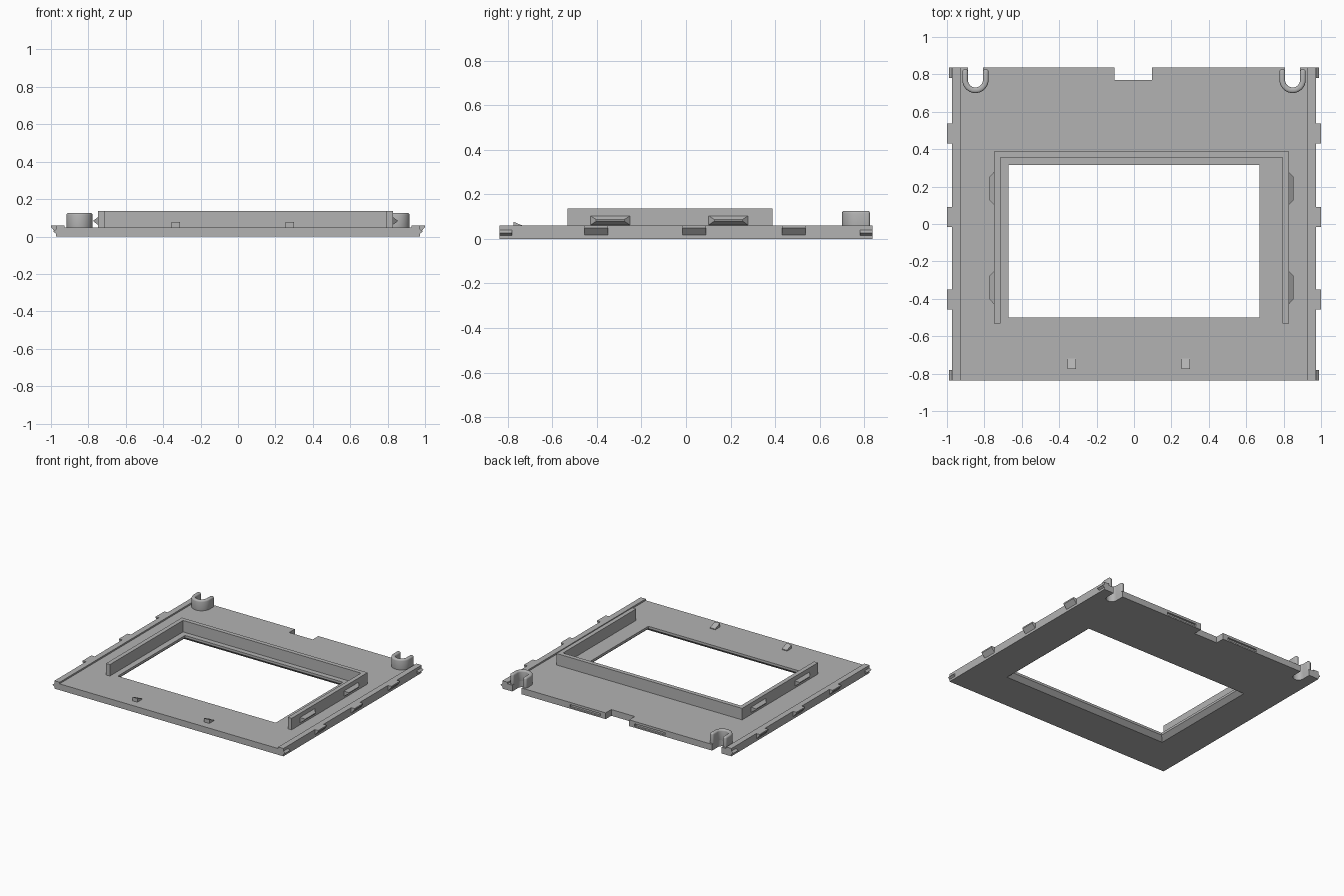
import bpy, bmesh, math
from mathutils import Vector

if "Cube" in bpy.data.objects:
    bpy.data.objects.remove(bpy.data.objects["Cube"], do_unlink=True)

grey = bpy.data.materials.new("plain_grey")
grey.use_nodes = True
grey.diffuse_color = (0.45, 0.45, 0.45, 1)
grey.node_tree.nodes["Principled BSDF"].inputs["Base Color"].default_value = grey.diffuse_color


def loft(name, rings):
    """Closed solid through rings that have equal point counts."""
    bm = bmesh.new()
    loops = [[bm.verts.new(p) for p in ring] for ring in rings]
    n = len(loops[0])
    for a, b in zip(loops, loops[1:]):
        for i in range(n):
            j = (i + 1) % n
            bm.faces.new((a[i], a[j], b[j], b[i]))
    bm.faces.new(loops[0][::-1])
    bm.faces.new(loops[-1])
    bmesh.ops.recalc_face_normals(bm, faces=bm.faces)
    mesh = bpy.data.meshes.new(name)
    bm.to_mesh(mesh)
    bm.free()
    mesh.materials.append(grey)
    ob = bpy.data.objects.new(name, mesh)
    bpy.context.collection.objects.link(ob)
    return ob


def along_y(name, profile, y0, y1):
    return loft(name, [[(x, y, z) for x, z in profile] for y in (y0, y1)])


def along_z(name, outline, z0, z1):
    return loft(name, [[(x, y, z) for x, y in outline] for z in (z0, z1)])


def rect(x0, x1, y0, y1):
    return [(x0, y0), (x1, y0), (x1, y1), (x0, y1)]


def rect_ring(x0, x1, y0, y1, z):
    return [(x, y, z) for x, y in rect(x0, x1, y0, y1)]


def apply_modifier(ob, mod):
    bpy.context.view_layer.objects.active = ob
    bpy.ops.object.modifier_apply(modifier=mod.name)


def cut(ob, cutter):
    cutter.hide_render = True
    mod = ob.modifiers.new("cut", 'BOOLEAN')
    mod.operation = 'DIFFERENCE'
    mod.solver = 'EXACT'
    mod.object = cutter
    apply_modifier(ob, mod)
    bpy.data.objects.remove(cutter, do_unlink=True)


def arc(cx, cy, r, steps=20):
    """Half circle through -y, from -x to +x."""
    return [(cx + r * math.cos(math.pi * (1 + i / steps)),
             cy + r * math.sin(math.pi * (1 + i / steps))) for i in range(steps + 1)]


TOP, RIM, EDGE, BACK = 0.048, 0.06, 0.972, 0.838
HOOK_X, HOOK_Y = 0.848, 0.77

# Base plate with a raised rim along both sides
half = [(EDGE, 0), (EDGE, RIM), (0.928, RIM), (0.928, TOP)]
plate = along_y("base_plate", half + [(-x, z) for x, z in half[::-1]], -BACK, BACK)

# Window opening, flared toward the underside
cut(plate, loft("window_cutter", [
    rect_ring(-0.71, 0.71, -0.54, 0.355, -0.005),
    rect_ring(-0.67, 0.67, -0.5, 0.315, 0.03),
    rect_ring(-0.67, 0.67, -0.5, 0.315, 0.1)]))

# Notch in the back edge, with a shallow slot on each side of it
cut(plate, along_z("notch_cutter", rect(-0.105, 0.095, 0.77, 0.9), -0.1, 0.1))
for x0, x1 in ((-0.41, -0.15), (0.14, 0.4)):
    cut(plate, along_z("slot_cutter", rect(x0, x1, BACK - 0.015, 0.9), 0.01, 0.03))

# U-shaped cable guides at the back corners
for side, label in ((-1, "right"), (1, "left")):
    cx = side * HOOK_X
    inner = arc(cx, HOOK_Y, 0.04)
    cut(plate, along_z("guide_cutter",
                       [(cx - 0.04, 0.9)] + inner + [(cx + 0.04, 0.9)], -0.1, 0.1))
    end = 0.826
    outline = ([(cx - 0.07, end)] + arc(cx, HOOK_Y, 0.07) + [(cx + 0.07, end)]
               + [(cx + 0.04, end)] + inner[::-1] + [(cx - 0.04, end)])
    guide = along_z(label + "_cable_guide", outline, 0.03, 0.126)
    bevel = guide.modifiers.new("round_top", 'BEVEL')
    bevel.limit_method = 'ANGLE'
    bevel.angle_limit = math.radians(50)
    bevel.width = 0.011
    bevel.segments = 3
    apply_modifier(guide, bevel)
    bpy.ops.object.select_all(action='DESELECT')
    guide.select_set(True)
    bpy.ops.object.shade_smooth_by_angle(angle=math.radians(35))

# Three-sided upright wall around the window
along_z("window_wall", [(-0.748, -0.532), (-0.715, -0.532), (-0.715, 0.355),
                        (0.795, 0.355), (0.795, -0.532), (0.828, -0.532),
                        (0.828, 0.388), (-0.748, 0.388)], 0.04, 0.136)

# Snap clips on the outside of the wall
for side, wall, label in ((-1, 0.745, "right"), (1, 0.825, "left")):
    for y, place in ((-0.34, "front"), (0.19, "back")):
        rings = []
        for x, dy, z0, z1 in ((wall, 0.092, 0.06, 0.106), (wall + 0.027, 0.063, 0.08, 0.087)):
            rings.append([(side * x, y + a, z) for a, z in
                          ((-dy, z0), (dy, z0), (dy, z1), (-dy, z1))])
        loft(f"{label}_{place}_wall_clip", rings)

# Latching tabs along the sides, and smaller pointed ones at the corners
for side, label in ((-1, "right"), (1, "left")):
    for i, y in enumerate((-0.403, 0.037, 0.483)):
        along_y(f"{label}_side_tab_{i + 1}",
                [(side * x, z) for x, z in ((0.96, 0.018), (EDGE, 0.018), (1.0, 0.05),
                                            (1.0, RIM), (0.96, RIM))],
                y - 0.053, y + 0.053)
    for y0, place in ((-BACK, "front"), (BACK - 0.058, "back")):
        along_y(f"{label}_{place}_corner_tab",
                [(side * x, z) for x, z in ((0.96, 0.016), (EDGE, 0.016), (0.988, 0.026),
                                            (EDGE, 0.04), (0.96, 0.04))],
                y0, y0 + 0.058)

# Small wedge stops near the front edge
for x, label in ((-0.333, "right"), (0.277, "left")):
    loft(label + "_front_stop",
         [[(x + dx, y, z) for y, z in ((-0.775, 0.04), (-0.718, 0.04),
                                       (-0.718, 0.054), (-0.775, 0.077))]
          for dx in (-0.022, 0.022)])
